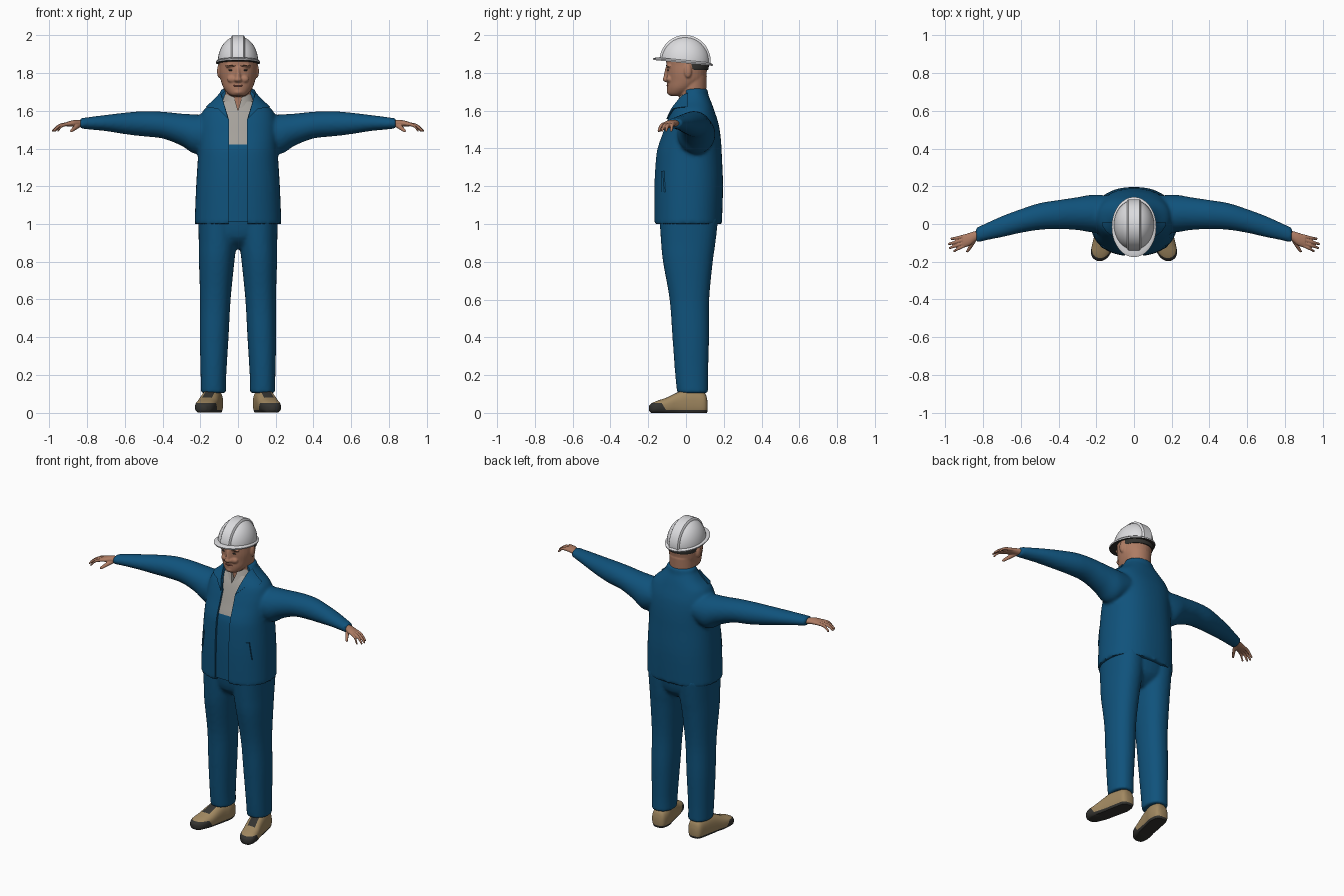
import bpy, bmesh, math
from mathutils import Matrix, Vector

default = bpy.data.objects.get("Cube")
if default:
    bpy.data.objects.remove(default)


def material(name, *rgb):
    m = bpy.data.materials.new(name)
    m.use_nodes = True
    m.diffuse_color = (*rgb, 1)
    m.node_tree.nodes["Principled BSDF"].inputs["Base Color"].default_value = (*rgb, 1)
    return m


BLUE = material("work blue", .005, .085, .2)
SHIRT = material("shirt grey", .38, .36, .33)
SKIN = material("skin", .42, .2, .125)
WHITE = material("helmet white", .72, .72, .74)
DARK = material("dark rubber", .035, .034, .03)
TAN = material("tan leather", .36, .25, .12)
BROWN = material("brow brown", .09, .045, .025)
LIP = material("lip red", .24, .08, .06)


def spline(rings, steps):
    """Smooth curve through the given rings."""
    pts = [rings[0], *rings, rings[-1]]
    for i in range(1, len(pts) - 2):
        for k in range(steps):
            t = k / steps
            yield [b + t * (c - a + t * (2*a - 5*b + 4*c - d + t * (3*b - a - 3*c + d))) / 2
                   if steps > 1 else b
                   for a, b, c, d in zip(*pts[i - 1:i + 3])]
    yield rings[-1]


def loft(bm, rings, axis=2, p=2.0, n=32, steps=4, side=1):
    """Closed skin over rings of (x, y, z, radius, radius) across an axis."""
    u, v = [i for i in range(3) if i != axis]
    rows = []
    for *centre, a, b in spline(rings, steps):
        row = []
        for k in range(n):
            c, s = math.cos(math.tau * k / n), math.sin(math.tau * k / n)
            co = Vector(centre)
            co[u] += a * math.copysign(abs(c) ** (2 / p), c)
            co[v] += b * math.copysign(abs(s) ** (2 / p), s)
            co.x *= side
            row.append(bm.verts.new(co))
        rows.append(row)
    for r, q in zip(rows, rows[1:]):
        for k in range(n):
            j = (k + 1) % n
            bm.faces.new((r[k], r[j], q[j], q[k]))
    bm.faces.new(rows[0])
    bm.faces.new(rows[-1])


def ball(bm, loc, size):
    bmesh.ops.create_uvsphere(bm, u_segments=32, v_segments=20, radius=1,
                              matrix=Matrix.Translation(loc) @ Matrix.Diagonal((*size, 1)))


def slice_mesh(bm, co, no, clear=False):
    bmesh.ops.bisect_plane(bm, geom=bm.verts[:] + bm.edges[:] + bm.faces[:],
                           plane_co=co, plane_no=no, clear_inner=clear)


def shade(mesh):
    mesh.shade_smooth()
    mesh.set_sharp_from_angle(angle=math.radians(45))


def finish(name, bm, *mats, rule=None):
    bmesh.ops.recalc_face_normals(bm, faces=bm.faces[:])
    bm.normal_update()
    if rule:
        for f in bm.faces:
            f.material_index = rule(f, f.calc_center_median())
    mesh = bpy.data.meshes.new(name)
    bm.to_mesh(mesh)
    bm.free()
    for m in mats:
        mesh.materials.append(m)
    shade(mesh)
    ob = bpy.data.objects.new(name, mesh)
    bpy.context.collection.objects.link(ob)
    return ob


def bake(ob):
    """Replace the mesh by its modified result."""
    bpy.context.view_layer.update()
    graph = bpy.context.evaluated_depsgraph_get()
    mesh = bpy.data.meshes.new_from_object(ob.evaluated_get(graph))
    ob.modifiers.clear()
    ob.data = mesh
    shade(mesh)
    return ob


def fuse(ob, voxel, rounds):
    """Blend overlapping volumes into one soft skin."""
    m = ob.modifiers.new("fuse", 'REMESH')
    m.mode, m.voxel_size = 'VOXEL', voxel
    m = ob.modifiers.new("soften", 'SMOOTH')
    m.factor, m.iterations = .5, rounds
    return bake(ob)


def carve(ob, outline, back, operation='DIFFERENCE'):
    """Boolean with an (x, z) outline pushed through from the front."""
    bm = bmesh.new()
    face = bm.faces.new([bm.verts.new((x, -.4, z)) for x, z in outline])
    new = bmesh.ops.extrude_face_region(bm, geom=[face])["geom"]
    bmesh.ops.translate(bm, vec=(0, back + .4, 0),
                        verts=[g for g in new if isinstance(g, bmesh.types.BMVert)])
    cutter = finish("cutter", bm)
    cutter.hide_render = True
    m = ob.modifiers.new("carve", 'BOOLEAN')
    m.object, m.operation, m.solver = cutter, operation, 'EXACT'
    bake(ob)
    bpy.data.objects.remove(cutter)


def mirrored(half):
    return half + [(-x, z) for x, z in reversed(half)]


# Jacket: torso, collar and sleeves blended together
TORSO = [(0, .01, 1, .23, .18), (0, .013, 1.2, .222, .183), (0, .015, 1.36, .212, .175),
         (0, .02, 1.42, .21, .167), (0, .028, 1.48, .21, .153), (0, .033, 1.54, .205, .137),
         (0, .035, 1.6, .185, .115), (0, .04, 1.65, .13, .092), (0, .04, 1.7, .088, .068)]
SLEEVE = [(.12, .05, 1.49, .1, .08), (.22, .055, 1.475, .1, .105), (.3, .055, 1.5, .087, .085),
          (.4, .05, 1.524, .077, .071), (.5, .04, 1.531, .071, .067), (.6, .016, 1.533, .063, .057),
          (.7, -.014, 1.535, .056, .043), (.78, -.04, 1.534, .046, .034), (.838, -.06, 1.533, .041, .027)]
bm = bmesh.new()
loft(bm, TORSO, p=2.3, n=48)
loft(bm, [(0, .04, 1.64, .115, .085), (0, .043, 1.68, .102, .077), (0, .047, 1.718, .088, .066)])
for s in (-1, 1):
    loft(bm, SLEEVE, axis=0, side=s)
jacket = fuse(finish("jacket", bm, BLUE), .01, 5)

# Lapels and pocket welts: raised patches that follow the jacket
LAPEL = [(.051, 1.555), (.087, 1.68), (.1, 1.7), (.17, 1.62), (.105, 1.61)]
POCKET = [(.165, 1.17), (.18, 1.17), (.165, 1.28), (.15, 1.28)]
for label, outline, lift in (("lapel", LAPEL, .008), ("pocket_welt", POCKET, .005)):
    for side, s in (("left", 1), ("right", -1)):
        patch = jacket.copy()
        patch.data = jacket.data.copy()
        patch.name = f"{side}_{label}"
        bpy.context.collection.objects.link(patch)
        m = patch.modifiers.new("lift", 'DISPLACE')
        m.strength, m.mid_level = lift, 0
        carve(patch, [(x * s, z) for x, z in outline], .01, 'INTERSECT')

# Front opening
carve(jacket, mirrored([(.05, .9), (.047, 1.55), (.087, 1.68), (.087, 1.8)]), 0)

# Bib and shirt under the jacket, with an open neck
NECK_V = [(-.04, 1.74), (.04, 1.74), (0, 1.6)]
bm = bmesh.new()
loft(bm, [(x, y, max(z, 1.012), a - .014, b - .014) for x, y, z, a, b in TORSO[:-1]], p=2.3, n=48)
carve(finish("bib_and_shirt", bm, SHIRT, BLUE, rule=lambda f, c: int(c.z < 1.42)), NECK_V, .03)
bm = bmesh.new()
loft(bm, [(0, .03, 1.615, .1, .09), (0, .035, 1.655, .09, .079), (0, .04, 1.685, .083, .074)])
carve(finish("shirt_collar", bm, SHIRT), NECK_V, .03)

# Trousers
bm = bmesh.new()
for s in (-1, 1):
    loft(bm, [(.13, .035, .105, .067, .082), (.13, .03, .2, .068, .087), (.126, .025, .4, .076, .097),
              (.12, .018, .6, .081, .105), (.113, .01, .8, .094, .132), (.108, .012, .9, .1, .144),
              (.108, .015, 1.03, .103, .156)], p=2.2, side=s)
loft(bm, [(0, .015, .87, .05, .07), (0, .015, .93, .16, .135), (0, .015, 1.04, .2, .156)], p=2.3)
fuse(finish("trousers", bm, BLUE), .01, 5)


# Shoes: dark sole, toe guard and tongue on tan leather
def shoe_colour(f, c):
    toe = (c.y + .115) + .6 * (c.z - .03) < 0 and c.z < .052
    middle = abs(abs(c.x) - .152 - .2 * (-.05 - c.y)) < .027
    tongue = middle and -.105 < c.y < -.02 and c.z > .05
    return int(c.z < .014 or toe or tongue)


for side, s in (("left", 1), ("right", -1)):
    bm = bmesh.new()
    loft(bm, [(.13, .114, .035, .02, .025), (.13, .1, .045, .043, .06), (.132, .05, .05, .053, .075),
              (.142, 0, .05, .053, .075), (.152, -.05, .045, .054, .062), (.164, -.1, .035, .056, .047),
              (.175, -.15, .03, .053, .035), (.18, -.18, .025, .038, .027), (.182, -.195, .025, .014, .014)],
         axis=1, p=2.5, n=48, side=s)
    slice_mesh(bm, (0, 0, 0), (0, 0, 1), clear=True)
    bmesh.ops.holes_fill(bm, edges=[e for e in bm.edges if e.is_boundary])
    slice_mesh(bm, (0, 0, .014), (0, 0, 1))
    slice_mesh(bm, (0, 0, .052), (0, 0, 1))
    slice_mesh(bm, (0, -.115, .03), (0, 1, .6))
    finish(f"{side}_shoe", bm, TAN, DARK, rule=shoe_colour)

# Hands: palm, four fingers and a thumb, as (knuckle y, tip x, tip y)
FINGERS = [(-.117, .958, -.143), (-.102, .98, -.126), (-.085, .985, -.105), (-.068, .972, -.078)]
for side, s in (("left", 1), ("right", -1)):
    bm = bmesh.new()
    loft(bm, [(.8, -.05, 1.533, .022, .017), (.835, -.062, 1.533, .026, .018),
              (.87, -.08, 1.533, .034, .017), (.908, -.093, 1.529, .034, .012)], axis=0, side=s)
    for y, tx, ty in FINGERS:
        loft(bm, [(.885, y + .008, 1.531, .009, .01), ((.9 + tx) / 2, (y + ty) / 2, 1.523, .0085, .0095),
                  (tx - .006, ty, 1.497, .007, .008), (tx, ty, 1.494, .004, .004)],
             axis=0, n=16, side=s)
    loft(bm, [(.84, -.07, 1.527, .014, .013), (.86, -.11, 1.512, .012, .012),
              (.88, -.142, 1.496, .009, .009), (.884, -.15, 1.493, .005, .005)], axis=1, n=16, side=s)
    fuse(finish(f"{side}_hand", bm, SKIN), .0035, 2)

# Head: skull, neck, nose, brow ridges and ears
bm = bmesh.new()
loft(bm, [(0, .04, 1.56, .08, .072), (0, .036, 1.65, .077, .07), (0, .035, 1.78, .08, .075)])
loft(bm, [(0, -.05, 1.677, .03, .03), (0, -.04, 1.69, .052, .056), (0, -.02, 1.72, .076, .08),
          (0, 0, 1.76, .091, .1), (0, .003, 1.8, .098, .106), (0, .005, 1.84, .099, .109),
          (0, .005, 1.88, .097, .108), (0, .005, 1.93, .07, .08)])
loft(bm, [(0, -.098, 1.752, .016, .014), (0, -.1, 1.764, .022, .024), (0, -.098, 1.78, .015, .021),
          (0, -.096, 1.83, .011, .013)])
for s in (-1, 1):
    ball(bm, (s * .1, .01, 1.81), (.011, .02, .036))
    ball(bm, (s * .037, -.09, 1.836), (.032, .014, .009))
    ball(bm, (s * .03, -.088, 1.768), (.028, .016, .02))
ball(bm, (0, -.085, 1.7), (.026, .017, .016))
fuse(finish("head", bm, SKIN), .005, 3)

# Painted face details
for side, s in (("left", 1), ("right", -1)):
    bm = bmesh.new()
    ball(bm, (s * .037, -.095, 1.815), (.014, .004, .0045))
    finish(f"{side}_eye", bm, DARK)
    bm = bmesh.new()
    ball(bm, (s * .038, -.102, 1.838), (.024, .004, .0035))
    finish(f"{side}_eyebrow", bm, BROWN)
bm = bmesh.new()
ball(bm, (0, -.096, 1.733), (.027, .007, .0055))
finish("mouth", bm, LIP)

# Safety helmet: dome, raised centre ridge, sloping brim and rear strap
bm = bmesh.new()
ball(bm, (0, -.005, 1.86), (.107, .133, .136))
loft(bm, [(x, -.005, 1.86, .136 - d, .14 - d)
          for x, d in ((-.037, .01), (-.03, 0), (.03, 0), (.037, .01))], axis=0, n=64, steps=1)
slice_mesh(bm, (0, 0, 1.856), (0, .1, 1), clear=True)
finish("helmet_dome", bm, WHITE)
bm = bmesh.new()
loft(bm, [(0, -.016, 1.851, .116, .157), (0, -.016, 1.859, .118, .159),
          (0, -.013, 1.867, .109, .142)], n=64, steps=1)
for v in bm.verts:
    v.co.z -= .1 * v.co.y
finish("helmet_brim", bm, WHITE, DARK, rule=lambda f, c: int(f.normal.z < -.7))
bm = bmesh.new()
loft(bm, [(0, .03, 1.815, .092, .086), (0, .03, 1.825, .096, .09), (0, .03, 1.86, .096, .092)])
finish("helmet_strap", bm, DARK)
